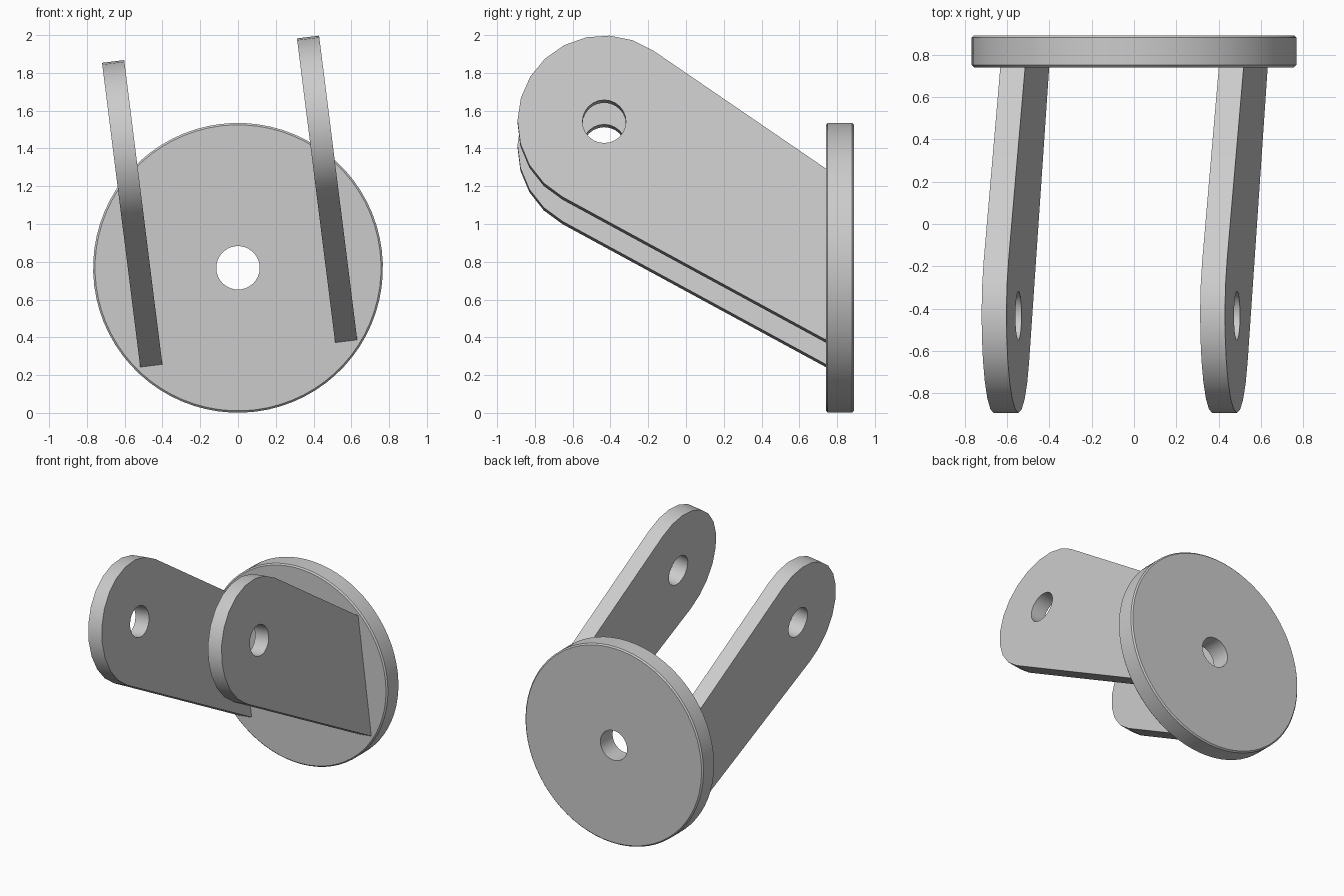
import bpy, bmesh
from math import sin, cos, atan2, asin, hypot, pi, radians
from mathutils import Matrix, Vector

cube = bpy.data.objects.get("Cube")
if cube:
    bpy.data.objects.remove(cube, do_unlink=True)

grey = bpy.data.materials.new("plain grey")
grey.use_nodes = True
grey.diffuse_color = (0.6, 0.6, 0.6, 1)
for node in grey.node_tree.nodes:
    if node.type == 'BSDF_PRINCIPLED':
        node.inputs["Base Color"].default_value = grey.diffuse_color

# The whole bracket is rolled a little about the disc axis
TILT = Matrix.Rotation(radians(-7.15), 4, 'Y')
CENTRE = Vector((0, 0, 0.768))
PLATE_Y, HOLE_R = 0.74, 0.115


def add_object(name, bm, offset=(0, 0, 0), thickness=0):
    mesh = bpy.data.meshes.new(name)
    bm.to_mesh(mesh)
    bm.free()
    mesh.materials.append(grey)
    obj = bpy.data.objects.new(name, mesh)
    bpy.context.collection.objects.link(obj)
    obj.matrix_world = Matrix.Translation(CENTRE) @ TILT @ Matrix.Translation(offset)
    bpy.ops.object.select_all(action='DESELECT')
    obj.select_set(True)
    bpy.context.view_layer.objects.active = obj
    if thickness:
        solid = obj.modifiers.new("thickness", 'SOLIDIFY')
        solid.thickness, solid.offset = thickness, 0
        bpy.ops.object.modifier_apply(modifier=solid.name)
    bpy.ops.object.shade_smooth_by_angle(angle=radians(30))
    return obj


def arc(cy, cz, r, start, end, steps):
    return [(cy + r * cos(start + (end - start) * i / steps),
             cz + r * sin(start + (end - start) * i / steps)) for i in range(steps + 1)]


# Base disc: a lathed ring with softened outer edges
def base_disc():
    r, back, soft = 0.767, 0.89, 0.01
    profile = [(HOLE_R, PLATE_Y), (r - soft, PLATE_Y), (r, PLATE_Y + soft),
               (r, back - soft), (r - soft, back), (HOLE_R, back)]
    bm = bmesh.new()
    verts = [bm.verts.new((x, y, 0)) for x, y in profile]
    edges = [bm.edges.new((verts[i - 1], verts[i])) for i in range(len(verts))]
    bmesh.ops.spin(bm, geom=verts + edges, cent=(0, 0, 0), axis=(0, 1, 0),
                   angle=2 * pi, steps=72, use_duplicate=False)
    bmesh.ops.remove_doubles(bm, verts=bm.verts, dist=0.0005)
    bmesh.ops.recalc_face_normals(bm, faces=bm.faces)
    add_object("base_disc", bm)


# Arm: rounded eye with a hole, tangent sides running to a straight foot
def arm(name, x):
    cy, cz, r, foot = -0.433, 0.708, 0.459, 0.457

    def tangent(z, side):
        dy, dz = PLATE_Y - cy, z - cz
        return atan2(dz, dy) - side * asin(r / hypot(dy, dz)) + side * pi / 2

    start, end = tangent(foot, 1), tangent(-foot, -1) + 2 * pi
    outline = [(PLATE_Y, -foot), (PLATE_Y, foot)] + arc(cy, cz, r, start, end, 12)
    hole = arc(cy, cz, HOLE_R, 0, 2 * pi, 24)[:-1]
    bm = bmesh.new()
    for loop in (outline, hole):
        verts = [bm.verts.new((0, y, z)) for y, z in loop]
        for i in range(len(verts)):
            bm.edges.new((verts[i - 1], verts[i]))
    bmesh.ops.triangle_fill(bm, edges=bm.edges[:], use_beauty=True, normal=(1, 0, 0))
    bmesh.ops.recalc_face_normals(bm, faces=bm.faces)
    add_object(name, bm, (x, 0, 0), thickness=0.118)


base_disc()
arm("left_arm", 0.52)
arm("right_arm", -0.52)
